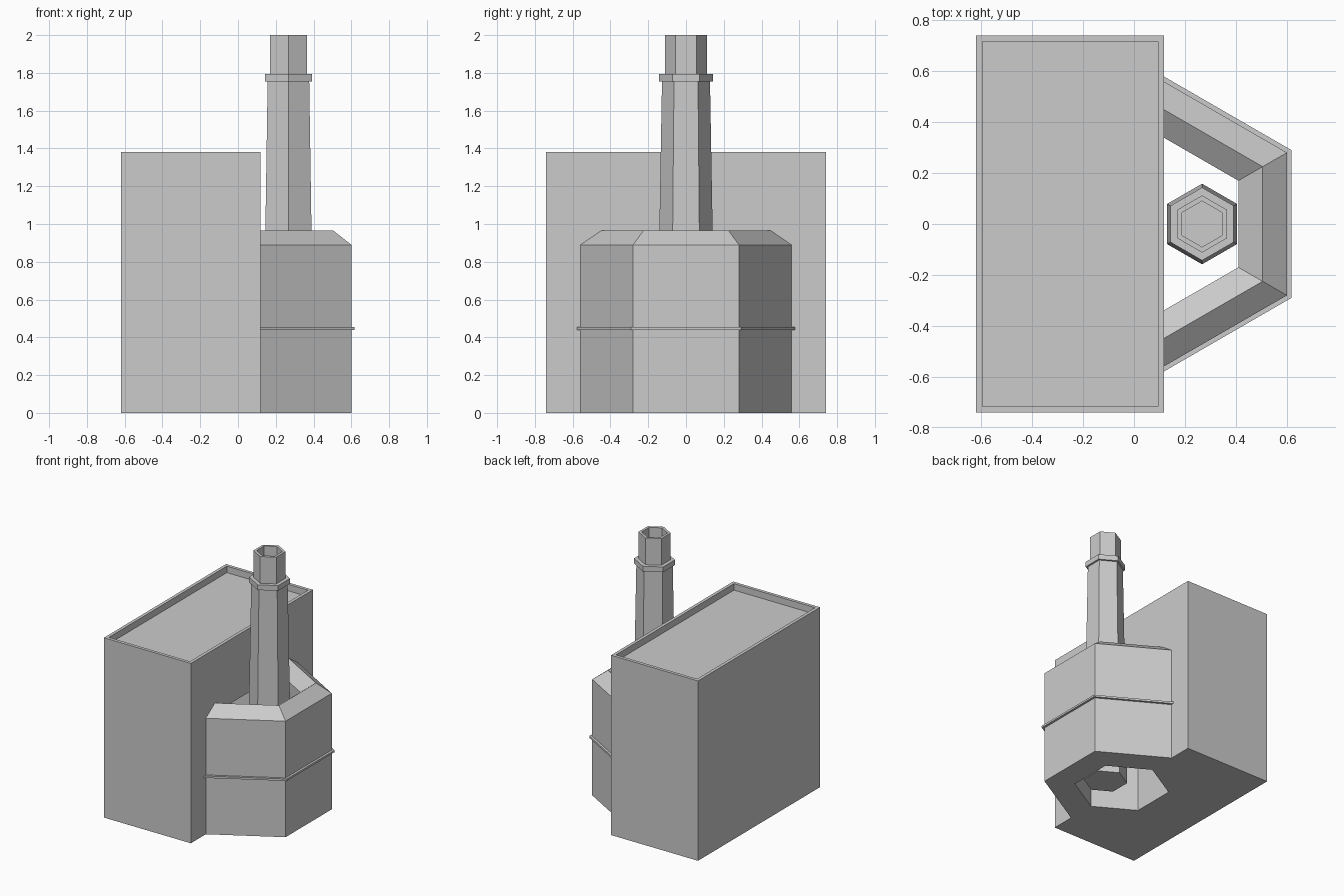
import bpy, bmesh
from math import cos, sin, pi

if "Cube" in bpy.data.objects:
    bpy.data.objects.remove(bpy.data.objects["Cube"])

BOX_X = 0.118   # face where the hexagonal annex meets the main block


def finish(name, bm):
    bmesh.ops.recalc_face_normals(bm, faces=bm.faces[:])
    me = bpy.data.meshes.new(name)
    bm.to_mesh(me)
    bm.free()
    ob = bpy.data.objects.new(name, me)
    bpy.context.scene.collection.objects.link(ob)
    return ob


def hex_lathe(name, profile, cx, ring=False, clip_x=None):
    """Six-sided turning of (radius, z) points; ring=True closes the profile, else ends are capped."""
    bm = bmesh.new()
    loops = [[bm.verts.new((cx + r * cos(pi / 6 + k * pi / 3), r * sin(pi / 6 + k * pi / 3), z))
              for k in range(6)] for r, z in profile]
    pairs = list(zip(loops, loops[1:]))
    if ring:
        pairs.append((loops[-1], loops[0]))
    else:
        bm.faces.new(loops[0])
        bm.faces.new(loops[-1])
    for a, b in pairs:
        for k in range(6):
            n = (k + 1) % 6
            bm.faces.new((a[k], a[n], b[n], b[k]))
    bmesh.ops.recalc_face_normals(bm, faces=bm.faces[:])
    if clip_x is not None:
        bmesh.ops.bisect_plane(bm, geom=bm.verts[:] + bm.edges[:] + bm.faces[:],
                               plane_co=(clip_x, 0, 0), plane_no=(1, 0, 0), clear_inner=True)
    return finish(name, bm)


# main block with a shallow recessed roof behind a parapet
bm = bmesh.new()
bmesh.ops.create_cube(bm, size=1)
for v in bm.verts:
    v.co = ((v.co.x + 0.5) * (BOX_X + 0.62) - 0.62, v.co.y * 1.48, (v.co.z + 0.5) * 1.38)
top = max(bm.faces, key=lambda f: f.calc_center_median().z)
bmesh.ops.inset_region(bm, faces=[top], thickness=0.035)
ret = bmesh.ops.extrude_discrete_faces(bm, faces=[top])
for v in ret['faces'][0].verts:
    v.co.z -= 0.05
block = finish("main_block", bm)

# hexagonal shaft continuing from the annex into the block
cutter = hex_lathe("shaft_cutter", [(0.34, -0.1), (0.34, 0.89)], 0.115)
cutter.hide_render = True
cutter.hide_viewport = True
mod = block.modifiers.new("shaft", 'BOOLEAN')
mod.operation = 'DIFFERENCE'
mod.solver = 'EXACT'
mod.object = cutter

# annex wall with ridged top, and its thin band
hex_lathe("annex_wall", [(0.56, 0), (0.56, 0.89), (0.45, 0.965), (0.34, 0.89), (0.34, 0)],
          0.115, ring=True, clip_x=BOX_X)
hex_lathe("annex_band", [(0.55, 0.44), (0.58, 0.44), (0.58, 0.455), (0.55, 0.455)],
          0.115, ring=True, clip_x=BOX_X)

# chimney: tapered shaft, collar, hollow upper pipe
hex_lathe("chimney_shaft", [(0.158, 0), (0.127, 1.76)], 0.267)
hex_lathe("chimney_collar", [(0.143, 1.755), (0.143, 1.795)], 0.267)
hex_lathe("chimney_pipe", [(0.112, 1.78), (0.112, 2.0), (0.09, 2.0), (0.09, 1.88)], 0.267)
